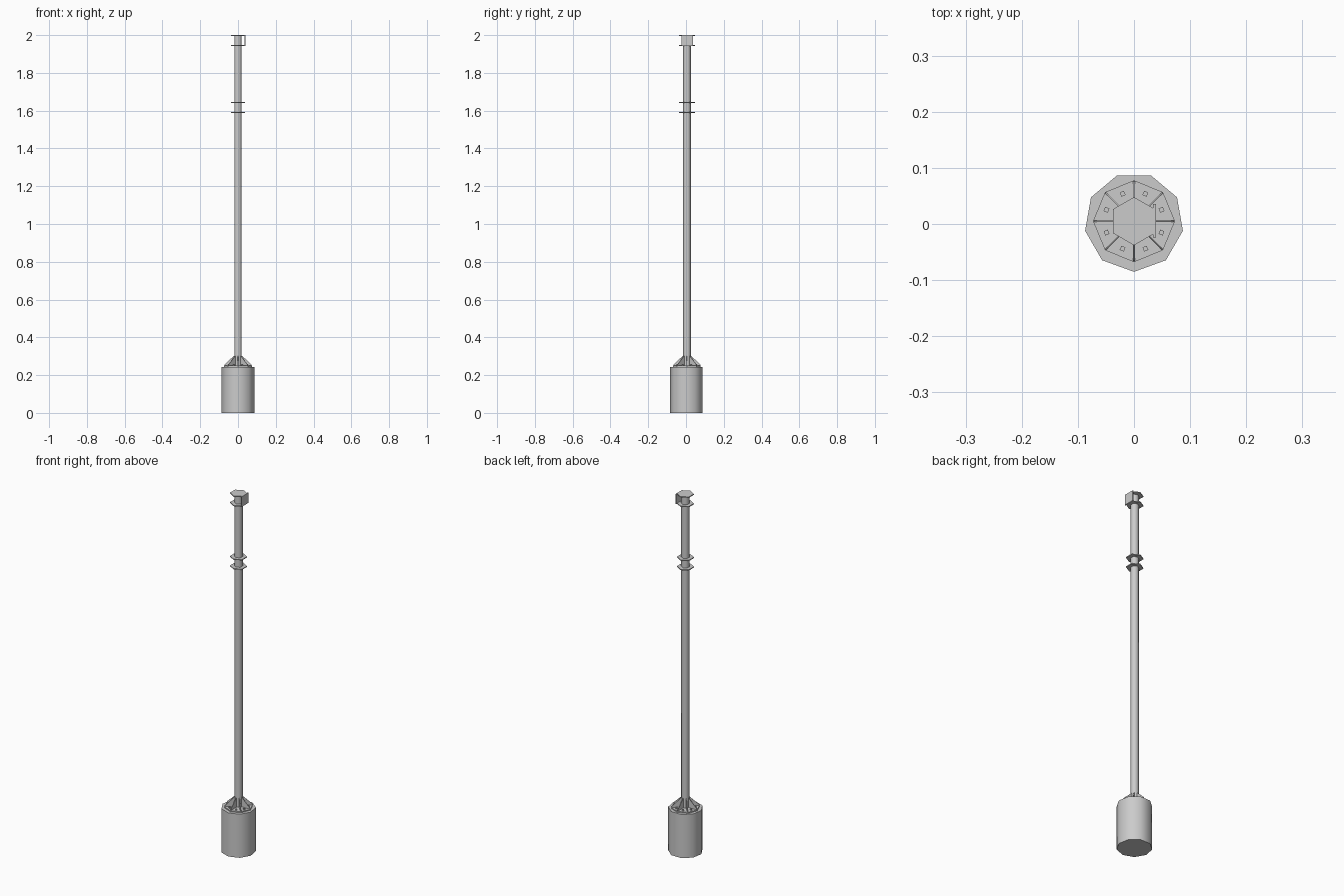
import bpy, bmesh
from math import pi, cos, sin, radians
from mathutils import Matrix

if "Cube" in bpy.data.objects:
    bpy.data.objects.remove(bpy.data.objects["Cube"])

CY = 0.005  # pole axis offset in y


def make(name, bm, smooth=False):
    bmesh.ops.recalc_face_normals(bm, faces=bm.faces)
    me = bpy.data.meshes.new(name)
    bm.to_mesh(me)
    bm.free()
    ob = bpy.data.objects.new(name, me)
    bpy.context.collection.objects.link(ob)
    if smooth:
        bpy.ops.object.select_all(action='DESELECT')
        ob.select_set(True)
        bpy.context.view_layer.objects.active = ob
        bpy.ops.object.shade_smooth_by_angle(angle=radians(65))
    return ob


def prism(name, sides, radius, z0, z1, start, cy=CY, smooth=False):
    bm = bmesh.new()
    ring = [bm.verts.new((radius * cos(start + 2 * pi * i / sides),
                          cy + radius * sin(start + 2 * pi * i / sides), z0))
            for i in range(sides)]
    base = bm.faces.new(ring)
    top = bmesh.ops.extrude_face_region(bm, geom=[base])['geom']
    for v in top:
        if isinstance(v, bmesh.types.BMVert):
            v.co.z = z1
    if base.is_valid is False or len([f for f in bm.faces if all(abs(v.co.z - z0) < 1e-6 for v in f.verts)]) == 0:
        bm.faces.new(ring)
    return make(name, bm, smooth)


def box(name, x, y, z):
    bm = bmesh.new()
    bmesh.ops.create_cube(bm, size=1)
    for v in bm.verts:
        v.co = [a + (b - a) * (c + 0.5) for (a, b), c in zip((x, y, z), v.co)]
    return make(name, bm)


# Foundation block, flange plate and pole
prism("foundation", 9, 0.0885, 0, 0.244, -pi / 2, 0.0033, True)
prism("base_flange", 8, 0.073, 0.244, 0.250, 0)
prism("pole", 6, 0.0215, 0.248, 1.998, pi / 2, smooth=True)

# Thin hexagonal collars
for i, z in enumerate((1.588, 1.641, 1.942, 1.995)):
    prism(f"collar_{i + 1}", 6, 0.043, z, z + 0.005, pi / 2)

# Sign plate standing against the top collars
box("side_plate", (0.034, 0.039), (-0.024, 0.036), (1.943, 2.0))

# Triangular stiffeners and bolts around the flange
for i in range(8):
    rot = Matrix.Translation((0, CY, 0)) @ Matrix.Rotation(i * pi / 4, 4, 'Z')
    bm = bmesh.new()
    profile = [(0.015, 0.25), (0.071, 0.25), (0.071, 0.256), (0.022, 0.302), (0.015, 0.302)]
    sides = [[bm.verts.new((r, t, z)) for r, z in profile] for t in (-0.0015, 0.0015)]
    for s in sides:
        bm.faces.new(s)
    for k in range(5):
        n = (k + 1) % 5
        bm.faces.new((sides[0][k], sides[0][n], sides[1][n], sides[1][k]))
    bm.transform(rot)
    make(f"stiffener_{i + 1}", bm)

    bolt = box(f"bolt_{i + 1}", (0.049, 0.057), (-0.004, 0.004), (0.249, 0.257))
    bolt.data.transform(rot @ Matrix.Rotation(pi / 8, 4, 'Z'))
